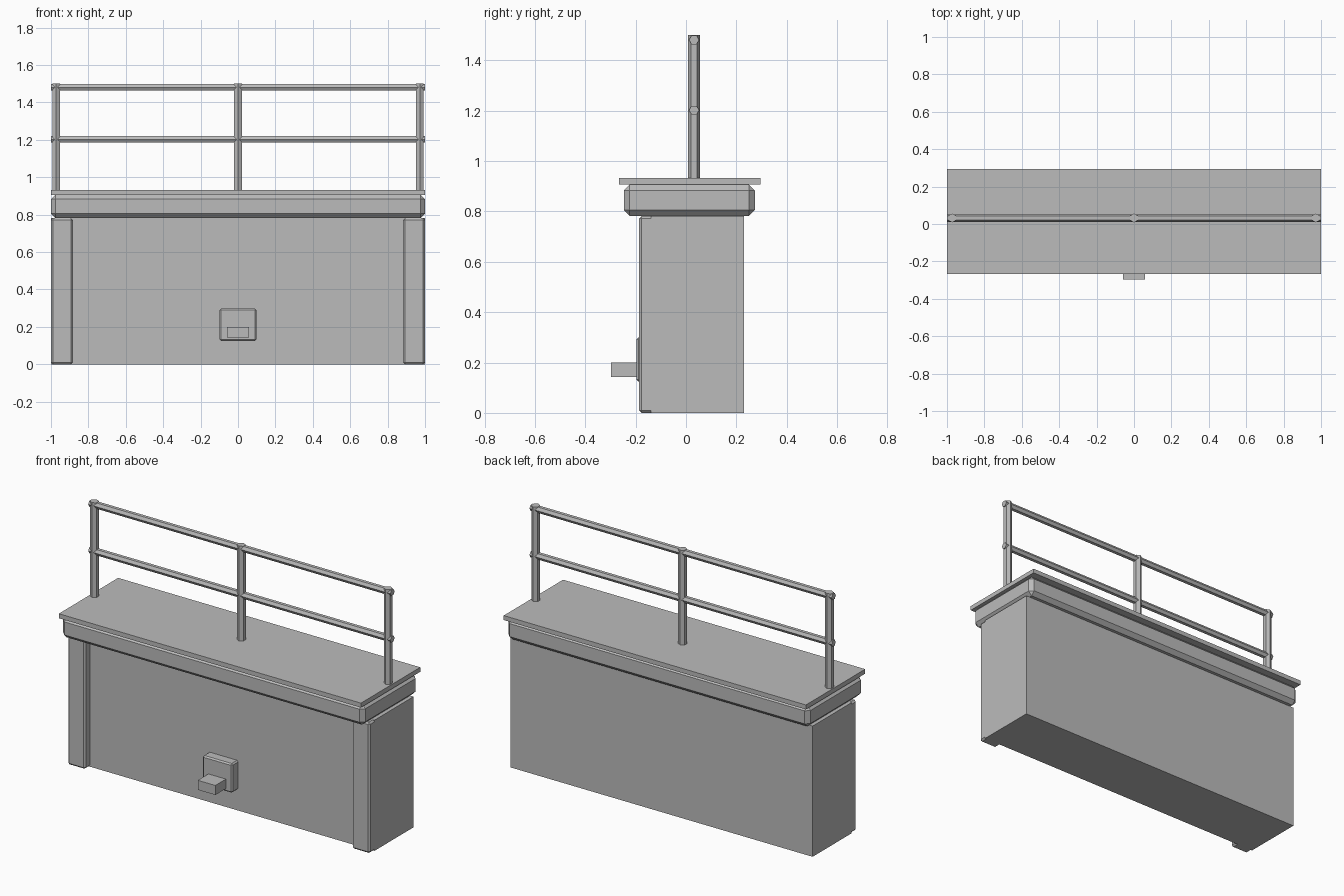
import bpy, math

if "Cube" in bpy.data.objects:
    bpy.data.objects.remove(bpy.data.objects["Cube"])

grey = bpy.data.materials.new("concrete grey")
grey.diffuse_color = (0.5, 0.5, 0.5, 1)
grey.use_nodes = True
grey.node_tree.nodes["Principled BSDF"].inputs["Base Color"].default_value = grey.diffuse_color


def box(name, lo, hi, bevel=0):
    """Box between two corners, optionally chamfered."""
    mid = [(a + b) / 2 for a, b in zip(lo, hi)]
    bpy.ops.mesh.primitive_cube_add(size=1, location=mid)
    ob = bpy.context.object
    ob.name = name
    ob.scale = [b - a for a, b in zip(lo, hi)]
    bpy.ops.object.transform_apply(location=False, rotation=False, scale=True)
    if bevel:
        mod = ob.modifiers.new("chamfer", 'BEVEL')
        mod.width = bevel
        mod.segments = 1
    ob.data.materials.append(grey)
    return ob


def tube(name, radius, length, loc, rot=(0, 0, 0)):
    """Six-sided bar with corners pointing along y."""
    bpy.ops.mesh.primitive_cylinder_add(vertices=6, radius=radius, depth=length,
                                        location=loc, rotation=rot)
    ob = bpy.context.object
    ob.name = name
    ob.data.materials.append(grey)
    return ob


# Wall and top
box("wall", (-1, -0.138, 0), (1, 0.231, 0.782))
box("cornice", (-1, -0.247, 0.782), (1, 0.273, 0.906), 0.023)
box("top_slab", (-1, -0.266, 0.906), (1, 0.295, 0.933))

# Corner pilasters on the front
for side, x0, x1 in (("left", -1, -0.883), ("right", 0.883, 1)):
    box(side + "_pilaster", (x0, -0.186, 0), (x1, -0.128, 0.782), 0.01)

# Spout with its backing plate
box("spout_plate", (-0.098, -0.197, 0.125), (0.098, -0.128, 0.299), 0.008)
box("spout", (-0.058, -0.297, 0.143), (0.058, -0.19, 0.2))

# Railing
for side, x in (("left", -0.972), ("middle", 0), ("right", 0.972)):
    tube(side + "_post", 0.024, 0.57, (x, 0.032, 1.215))
for level, z in (("upper", 1.481), ("lower", 1.202)):
    tube(level + "_rail", 0.02, 2, (0, 0.032, z), (0, math.pi / 2, 0))
